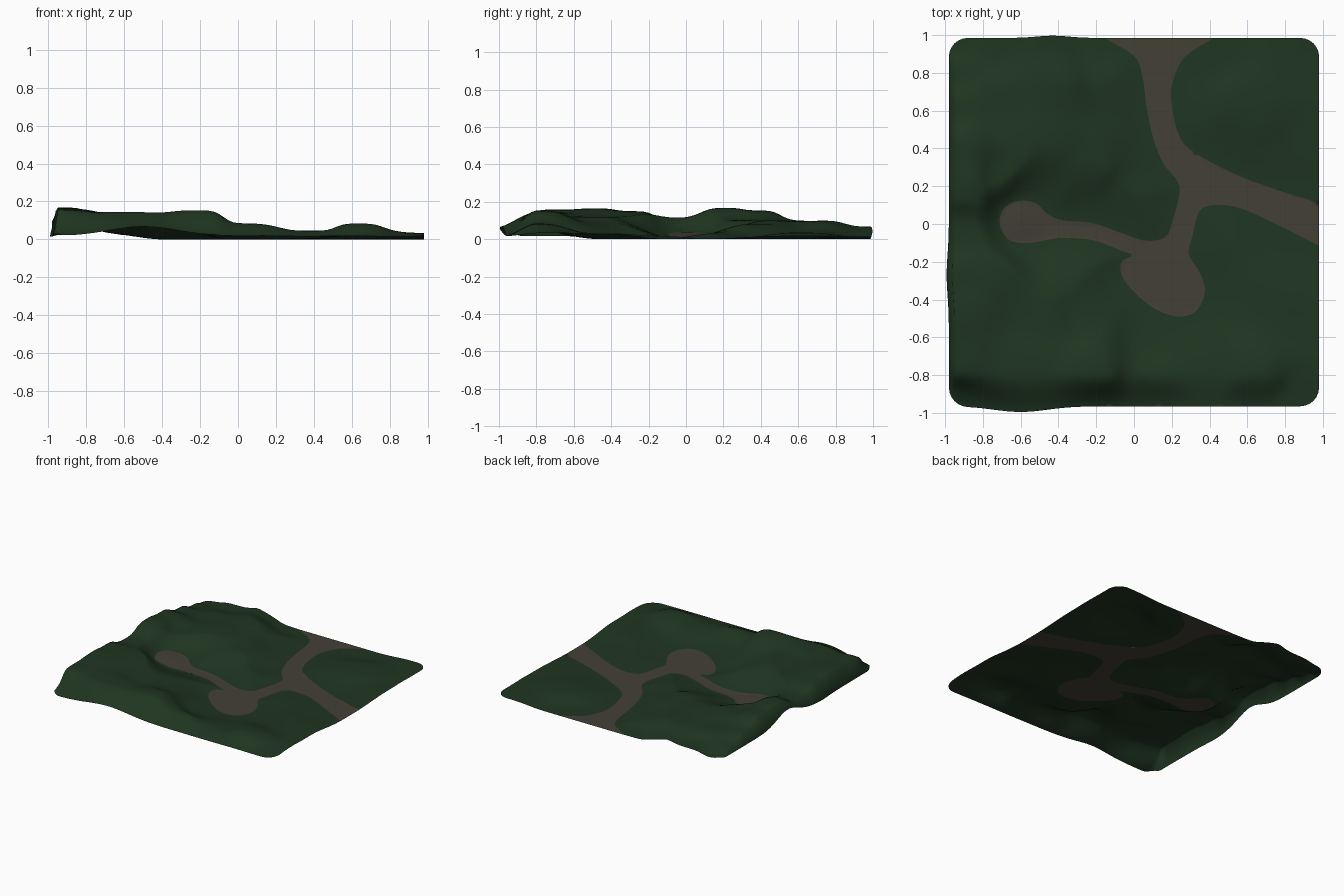
import bpy, math
from mathutils import Vector, kdtree
from mathutils.geometry import delaunay_2d_cdt

if "Cube" in bpy.data.objects:
    bpy.data.objects.remove(bpy.data.objects["Cube"])

# Outline of the dirt path, seen from above (runs past the tile border on two sides)
PATH = [(-.71, .0), (-.69, .08), (-.61, .122), (-.52, .11), (-.46, .055), (-.38, .02), (-.22, .005),
        (-.06, -.05), (.06, -.088), (.165, -.07), (.205, .02), (.24, .2), (.155, .32), (.1, .46),
        (.065, .63), (.045, .78), (0, .89), (-.16, .99), (-.22, 1.06), (.5, 1.06), (.42, .985),
        (.265, .88), (.2, .73), (.205, .6), (.24, .465), (.31, .385), (.5, .28), (.7, .2),
        (.98, .11), (1.06, .08), (1.06, -.15), (.98, -.115), (.75, .0), (.56, .085), (.42, .1),
        (.345, .065), (.31, -.06), (.29, -.16), (.35, -.26), (.375, -.36), (.33, -.46), (.24, -.49),
        (.12, -.455), (0, -.36), (-.065, -.27), (-.065, -.2), (-.01, -.165), (-.07, -.14),
        (-.22, -.085), (-.4, -.075), (-.55, -.1), (-.66, -.085)]

# Height of the hills at a few spots: x, y, z
HILLS = [(-.95, -.92, .09), (-.93, -.75, .16), (-.95, -.47, .165), (-.95, -.28, .15), (-.94, -.07, .11),
         (-.9, .22, .17), (-.92, .4, .155), (-.95, .62, .1), (-.95, .8, .055), (-.93, .95, .02),
         (-.7, .95, .045), (-.43, .97, .07), (-.43, .75, .1), (-.2, .97, .015), (-.1, .7, .05),
         (-.5, .45, .1), (-.2, .3, .08), (-.68, .28, .1), (-.03, .2, .045), (-.7, .65, .085),
         (-.6, -.76, .145), (-.5, -.5, .12), (-.2, -.8, .155), (-.25, -.42, .085), (.05, -.83, .085),
         (.1, -.62, .04), (.4, -.78, .045), (.63, -.82, .085), (.9, -.9, .03), (.9, -.5, .03),
         (.62, -.4, .03), (.7, -.15, .02), (.6, .6, .035), (.9, .9, .015), (.9, .4, .015), (.4, .95, .0)]


def smooth(t):
    t = max(0.0, min(1.0, t))
    return t * t * (3 - 2 * t)


def bump(v, centre, width):
    return math.exp(-((v - centre) / width) ** 2)


def spline(pts, n):
    out, m = [], len(pts)
    for i in range(m):
        a, b, c, d = (Vector(pts[(i + k) % m]) for k in (-1, 0, 1, 2))
        for j in range(n):
            t = j / n
            out.append(.5 * (2 * b + (c - a) * t + (2 * a - 5 * b + 4 * c - d) * t * t
                             + (3 * b - a - 3 * c + d) * t ** 3))
    return out


def inside(p, poly):
    hit = False
    for a, b in zip(poly, poly[1:] + poly[:1]):
        if (a.y > p.y) != (b.y > p.y) and p.x < a.x + (p.y - a.y) * (b.x - a.x) / (b.y - a.y):
            hit = not hit
    return hit


def near_tree(pts):
    tree = kdtree.KDTree(len(pts))
    for i, p in enumerate(pts):
        tree.insert((p.x, p.y, 0), i)
    tree.balance()
    return lambda p: tree.find((p.x, p.y, 0))[2]


def rounded_rect(x0, x1, y0, y1, r, step):
    pts = []
    corners = [(x1 - r, y0 + r, -90), (x1 - r, y1 - r, 0), (x0 + r, y1 - r, 90), (x0 + r, y0 + r, 180)]
    for cx, cy, a0 in corners:
        for k in range(7):
            a = math.radians(a0 + 15 * k)
            pts.append(Vector((cx + r * math.cos(a), cy + r * math.sin(a))))
    out = []
    for a, b in zip(pts, pts[1:] + pts[:1]):
        n = max(1, round((b - a).length / step))
        out += [a.lerp(b, k / n) for k in range(n)]
    return out


STEP = .025
path = spline(PATH, 5)
border = rounded_rect(-.98, .98, -.965, .985, .1, STEP)
path_dist, border_dist = near_tree(spline(PATH, 16)), near_tree(border)


def height(p):
    # blended hills, flattened into the path, dropping to a skirt at the rim
    ws = hs = 0
    for x, y, z in HILLS:
        w = 1 / ((p.x - x) ** 2 + (p.y - y) ** 2 + .007) ** 2
        ws += w
        hs += w * z
    h = hs / ws
    floor = .04 * smooth((-.4 - p.x) / .32) * bump(p.y, 0, .25)
    if inside(p, path):
        return floor
    # steep wall around the path's closed end, gentle banks elsewhere
    reach = .13 + .2 * smooth((p.x + .7) / .25)
    h = floor + (h - floor) * smooth(.08 + .92 * path_dist(p) / reach)
    rim = .015 + .05 * bump(p.x, -.5, .25) * smooth((-.6 - p.y) / .2)
    rim += .08 * bump(p.y, .13, .18) * smooth((-.8 - p.x) / .1)
    rim = min(rim, h)
    west = smooth((p.x + .981) / .03)
    south = smooth((p.y + .985) / .19)
    return rim + (h - rim) * west * south


# Triangulate a grid together with the border and the path outline
pts = list(border) + list(path)
nb, npth = len(border), len(path)
edges = [(i, (i + 1) % nb) for i in range(nb)]
edges += [(nb + i, nb + (i + 1) % npth) for i in range(npth)]
near_path = near_tree(path)
n = int(2 / STEP)
for i in range(n + 1):
    for j in range(n + 1):
        p = Vector((-1 + i * STEP, -1 + j * STEP))
        if inside(p, border) and border_dist(p) > STEP * .5 and near_path(p) > STEP * .5:
            pts.append(p)
co, _, tris, *_ = delaunay_2d_cdt(pts, edges, [], 0, 1e-5)

faces, mats = [], []
for f in tris:
    c = sum((co[i] for i in f), Vector((0, 0))) / len(f)
    if inside(c, border):
        faces.append(list(f))
        mats.append(1 if inside(c, path) else 0)
used = sorted({i for f in faces for i in f})
remap = {v: k for k, v in enumerate(used)}
verts = []
for i in used:
    p = co[i]
    # the rim bulges outwards a little at front left, back and left
    y = p.y - .03 * bump(p.x, -.6, .2) * smooth((-.75 - p.y) / .2)
    y += .012 * bump(p.x, -.43, .12) * smooth((p.y - .8) / .18)
    x = p.x - .012 * bump(p.y, -.27, .15) * smooth((-.85 - p.x) / .12)
    verts.append((x, y, height(p)))
low = min(v[2] for v in verts)
verts = [(x, y, z - low) for x, y, z in verts]

mesh = bpy.data.meshes.new("terrain")
mesh.from_pydata(verts, [], [[remap[i] for i in f] for f in faces])
for name, col in (("dark grass green", (.014, .036, .015, 1)), ("dirt brown", (.056, .051, .037, 1))):
    m = bpy.data.materials.new(name)
    m.diffuse_color = col
    m.use_nodes = True
    m.node_tree.nodes["Principled BSDF"].inputs["Base Color"].default_value = m.diffuse_color
    mesh.materials.append(m)
mesh.polygons.foreach_set("material_index", mats)
mesh.polygons.foreach_set("use_smooth", [True] * len(mats))
mesh.update()
terrain = bpy.data.objects.new("terrain", mesh)
bpy.context.collection.objects.link(terrain)
